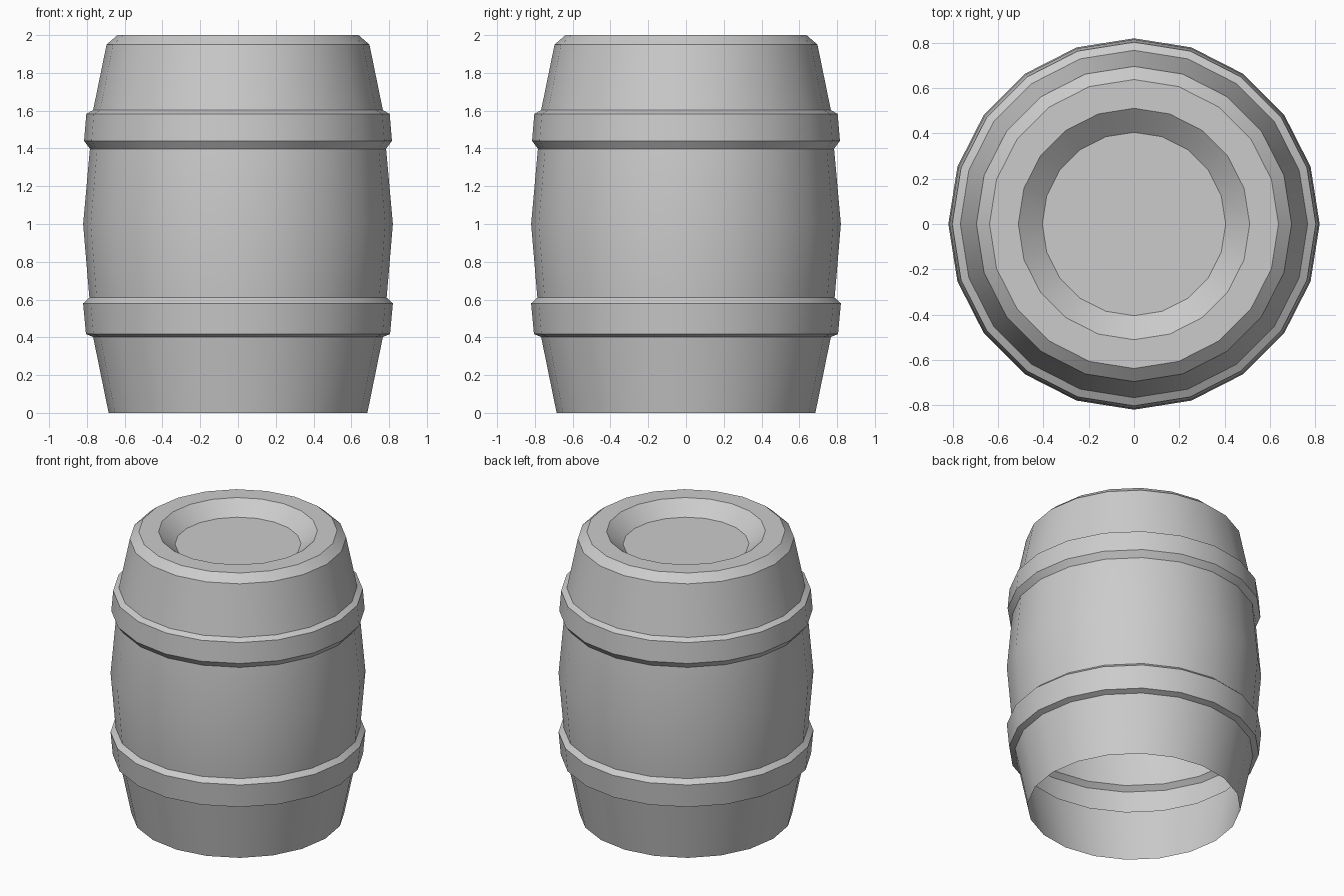
import bpy, bmesh
from math import cos, sin, tau, radians

if "Cube" in bpy.data.objects:
    bpy.data.objects.remove(bpy.data.objects["Cube"])

SIDES = 20

# Barrel outline (radius, height), from open bottom rim to the sunken lid
PROFILE = [
    (0.685, 0.0), (0.767, 0.402),                                  # lower staves
    (0.805, 0.417), (0.82, 0.58), (0.787, 0.61),                   # lower hoop
    (0.82, 1.0), (0.784, 1.398),                                   # bulging belly
    (0.815, 1.44), (0.803, 1.583), (0.767, 1.603),                 # upper hoop
    (0.696, 1.95), (0.638, 2.0),                                   # upper staves, bevelled rim
    (0.511, 2.0), (0.405, 1.91),                                   # sunken lid
]


def lathe(name, profile, sides):
    bm = bmesh.new()
    rings = [[bm.verts.new((r * cos(tau * i / sides), r * sin(tau * i / sides), z))
              for i in range(sides)] for r, z in profile]
    for low, high in zip(rings, rings[1:]):
        for i in range(sides):
            j = (i + 1) % sides
            bm.faces.new((low[i], low[j], high[j], high[i]))
    bm.faces.new(rings[-1])
    mesh = bpy.data.meshes.new(name)
    bm.to_mesh(mesh)
    bm.free()
    obj = bpy.data.objects.new(name, mesh)
    bpy.context.collection.objects.link(obj)
    return obj


barrel = lathe("barrel", PROFILE, SIDES)
bpy.context.view_layer.objects.active = barrel
barrel.select_set(True)
bpy.ops.object.shade_smooth_by_angle(angle=radians(25))
